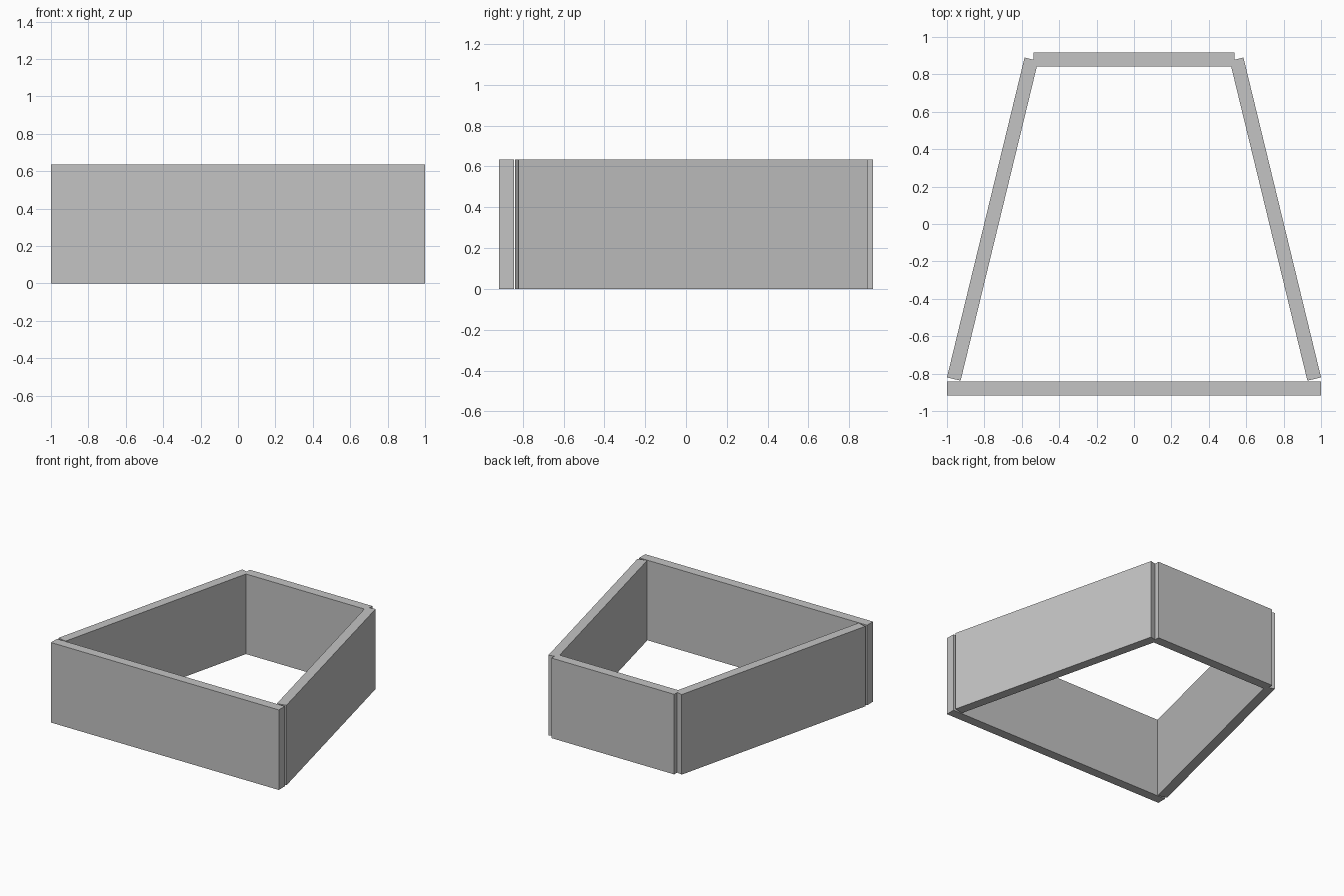
import bpy
import math

default = bpy.data.objects.get("Cube")
if default:
    bpy.data.objects.remove(default, do_unlink=True)

HEIGHT = 0.635
THICK = 0.075

grey = bpy.data.materials.new("plain_grey")
grey.use_nodes = True
colour = (0.55, 0.55, 0.55, 1)
grey.diffuse_color = colour
grey.node_tree.nodes["Principled BSDF"].inputs["Base Color"].default_value = colour


def wall(name, start, end):
    """Upright slab whose outer face runs from start to end, thickened to the left of that run."""
    dx, dy = end[0] - start[0], end[1] - start[1]
    length = math.hypot(dx, dy)
    nx, ny = -dy / length, dx / length
    centre = ((start[0] + end[0] + nx * THICK) / 2,
              (start[1] + end[1] + ny * THICK) / 2, HEIGHT / 2)
    bpy.ops.mesh.primitive_cube_add(size=1, location=centre,
                                    rotation=(0, 0, math.atan2(dy, dx)))
    obj = bpy.context.object
    obj.name = name
    obj.scale = (length, THICK, HEIGHT)
    bpy.ops.object.transform_apply(location=False, rotation=False, scale=True)
    obj.data.materials.append(grey)


# Wide front wall and narrow back wall
wall("front_wall", (-1, -0.917), (1, -0.917))
wall("back_wall", (0.538, 0.917), (-0.538, 0.917))

# Slanted side walls, with open notches at the corners
wall("left_wall", (1, -0.82), (0.585, 0.89))
wall("right_wall", (-0.585, 0.89), (-1, -0.82))
